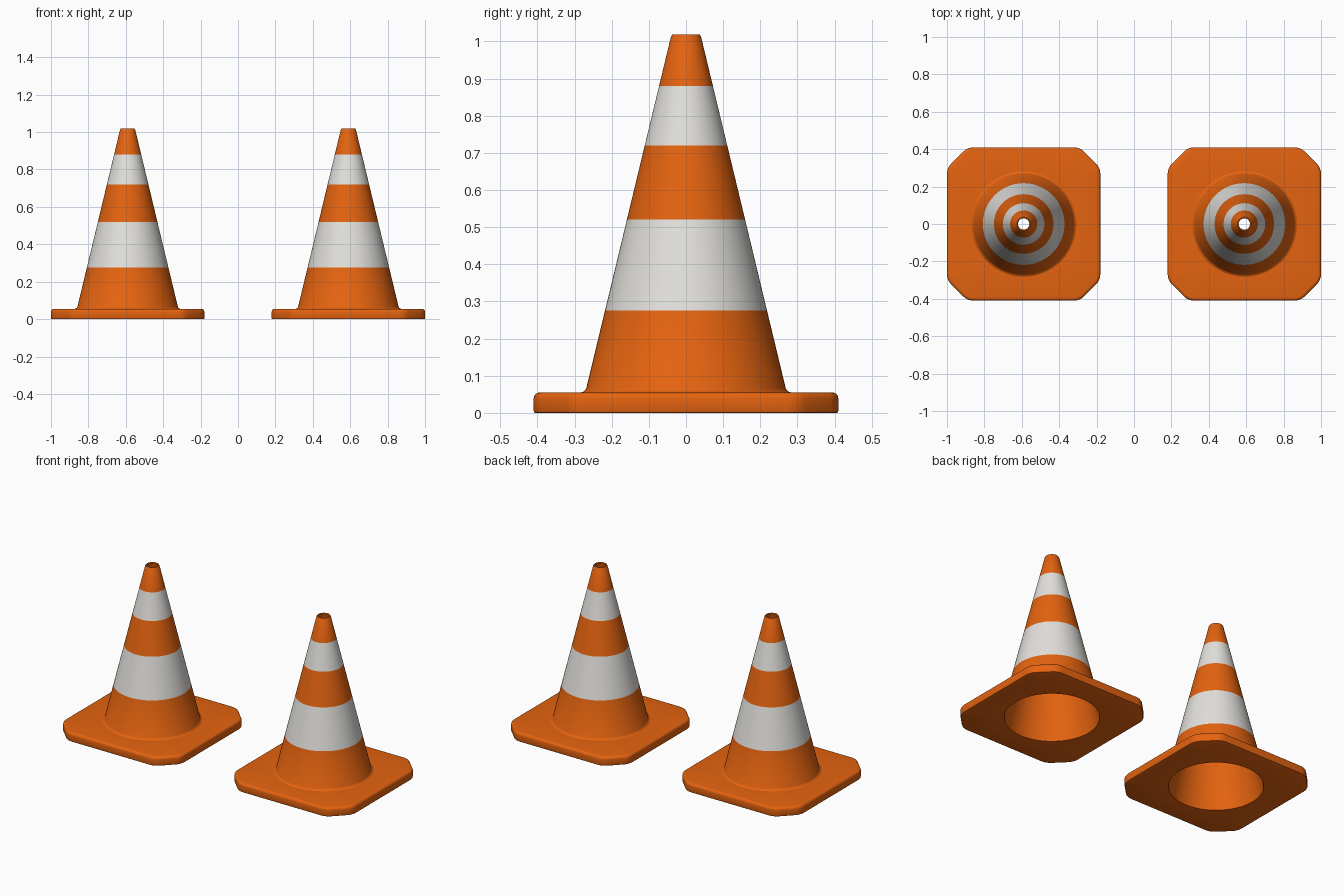
import bpy, bmesh, math

if "Cube" in bpy.data.objects:
    bpy.data.objects.remove(bpy.data.objects["Cube"])

SEG = 96
HALF, CHAMFER, PLATE_H = 0.41, 0.11, 0.055
TOP_Z = 1.018


def material(name, rgb):
    m = bpy.data.materials.new(name)
    m.diffuse_color = (*rgb, 1)
    m.use_nodes = True
    m.node_tree.nodes["Principled BSDF"].inputs["Base Color"].default_value = m.diffuse_color
    return m


orange = material("orange_plastic", (0.78, 0.125, 0.005))
white = material("white_band", (0.76, 0.75, 0.72))


def finish(bm, name, x, mats, angle):
    bmesh.ops.recalc_face_normals(bm, faces=bm.faces[:])
    me = bpy.data.meshes.new(name)
    bm.to_mesh(me)
    bm.free()
    ob = bpy.data.objects.new(name, me)
    bpy.context.collection.objects.link(ob)
    ob.location.x = x
    for m in mats:
        me.materials.append(m)
    bpy.ops.object.select_all(action='DESELECT')
    ob.select_set(True)
    bpy.context.view_layer.objects.active = ob
    bpy.ops.object.shade_smooth_by_angle(angle=math.radians(angle))
    return ob


def ring(bm, r, z):
    return [bm.verts.new((r * math.cos(2 * math.pi * i / SEG),
                          r * math.sin(2 * math.pi * i / SEG), z)) for i in range(SEG)]


# Square foot plate with cut corners, rounded rim and a round hole
def base_plate(name, x):
    bm = bmesh.new()
    a, b = HALF, HALF - CHAMFER
    outline = [(a, -b), (a, b), (b, a), (-b, a), (-a, b), (-a, -b), (-b, -a), (b, -a)]
    face = bm.faces.new([bm.verts.new((px, py, 0)) for px, py in outline])
    ext = bmesh.ops.extrude_face_region(bm, geom=[face], use_keep_orig=True)
    for v in ext['geom']:
        if isinstance(v, bmesh.types.BMVert):
            v.co.z = PLATE_H
    bmesh.ops.recalc_face_normals(bm, faces=bm.faces[:])

    def rim(z):
        return [e for e in bm.edges if all(abs(v.co.z - z) < 1e-5 for v in e.verts)]

    upright = [e for e in bm.edges if abs(e.verts[0].co.z - e.verts[1].co.z) > 0.01]
    bmesh.ops.bevel(bm, geom=upright, offset=0.03, segments=4, profile=0.5, affect='EDGES')
    bmesh.ops.bevel(bm, geom=rim(PLATE_H), offset=0.016, segments=4, profile=0.5, affect='EDGES')
    bmesh.ops.bevel(bm, geom=rim(0), offset=0.005, segments=2, profile=0.5, affect='EDGES')
    # reopen the flat top and bottom around the hole
    for z, r in ((0, 0.263), (PLATE_H, 0.282)):
        cap = [f for f in bm.faces if all(abs(v.co.z - z) < 1e-5 for v in f.verts)]
        bmesh.ops.delete(bm, geom=cap, context='FACES_ONLY')
        edges = rim(z)
        loop = ring(bm, r, z)
        edges += [bm.edges.new((loop[i], loop[(i + 1) % SEG])) for i in range(SEG)]
        bmesh.ops.triangle_fill(bm, edges=edges, use_beauty=True, normal=(0, 0, 1))
    return finish(bm, name, x, [orange], 40)


# Hollow tapered cone, turned from a profile, with bands cut in by height
def cone_body(name, x):
    def outer(z):
        return 0.27 + (0.04 - 0.27) * (z - 0.06) / (1.015 - 0.06)

    bands = (0.275, 0.52, 0.72, 0.88)
    profile = [(0.263, 0.0), (0.03, TOP_Z - 0.003), (0.032, TOP_Z),
               (0.037, TOP_Z), (outer(1.013), 1.013)]
    profile += [(outer(z), z) for z in reversed(bands)]
    profile += [(outer(0.066), 0.066), (0.273, 0.059), (0.282, PLATE_H)]
    bm = bmesh.new()
    rings = [ring(bm, r, z) for r, z in profile]
    for k, (lo, hi) in enumerate(zip(rings, rings[1:])):
        mid = (profile[k][1] + profile[k + 1][1]) / 2
        is_band = k > 3 and (bands[0] < mid < bands[1] or bands[2] < mid < bands[3])
        for i in range(SEG):
            j = (i + 1) % SEG
            f = bm.faces.new((lo[i], lo[j], hi[j], hi[i]))
            f.material_index = int(is_band)
    return finish(bm, name, x, [orange, white], 40)


for side, x in (("left", -0.59), ("right", 0.59)):
    base_plate(side + "_base_plate", x)
    cone_body(side + "_cone_body", x)
